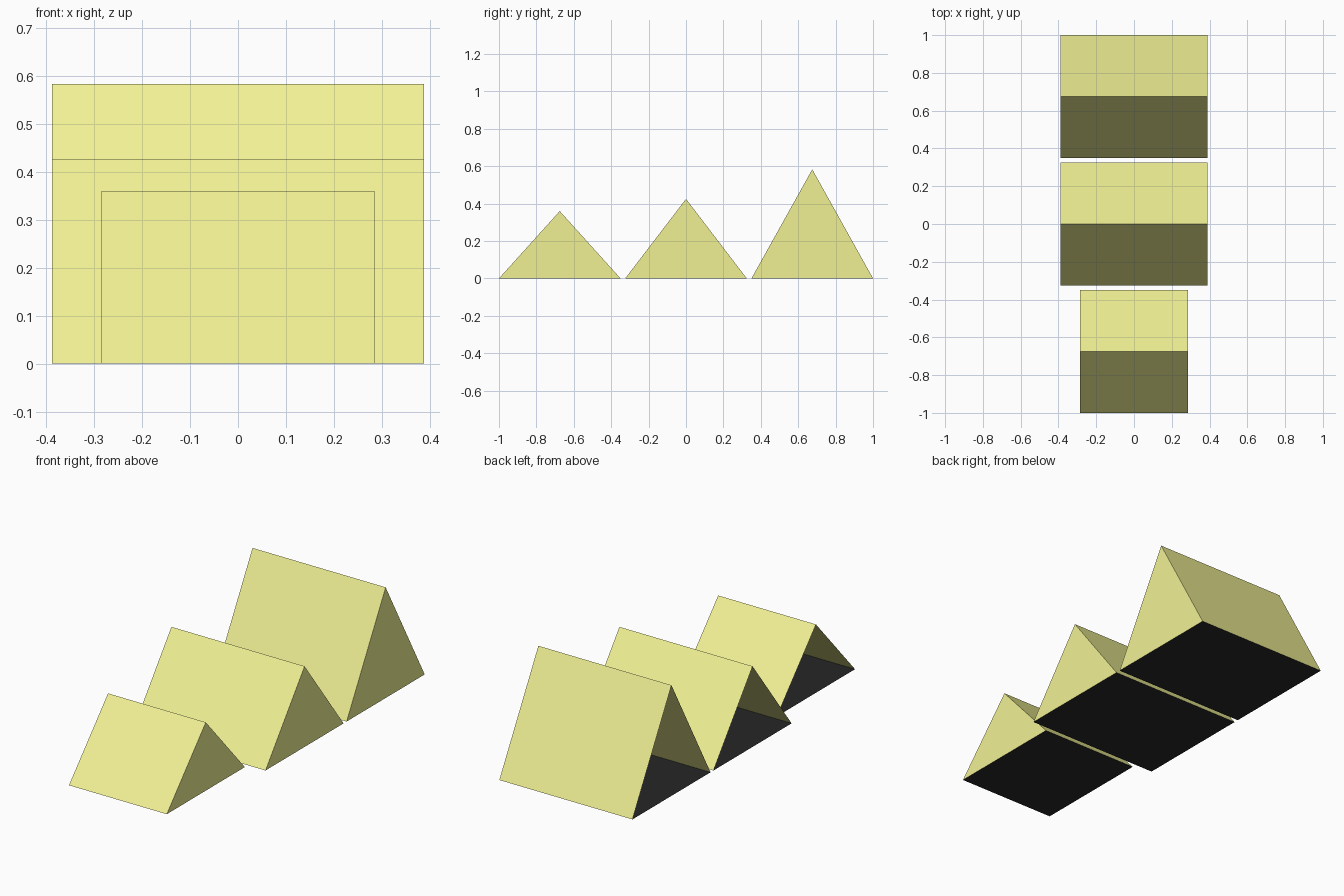
import bpy
import bmesh

if "Cube" in bpy.data.objects:
    bpy.data.objects.remove(bpy.data.objects["Cube"])


def material(name, rgb):
    m = bpy.data.materials.new(name)
    m.diffuse_color = (*rgb, 1)
    m.use_nodes = True
    m.node_tree.nodes["Principled BSDF"].inputs["Base Color"].default_value = m.diffuse_color
    return m


canvas = material("yellow_canvas", (0.88, 0.88, 0.30))
ground_sheet = material("dark_ground_sheet", (0.02, 0.02, 0.02))

HALF_DEPTH = 0.325


def tent(name, y, half_width, height):
    """Ridge tent: two slopes, closed right end, open left end, dark floor."""
    bm = bmesh.new()
    section = ((-HALF_DEPTH, 0), (HALF_DEPTH, 0), (0, height))
    left, right = [[bm.verts.new((x, dy, z)) for dy, z in section]
                   for x in (-half_width, half_width)]
    # floor, back slope, front slope
    for i in range(3):
        j = (i + 1) % 3
        face = bm.faces.new((left[i], left[j], right[j], right[i]))
        face.material_index = 1 if i == 0 else 0
    # closed right end wall
    bm.faces.new(right)
    bmesh.ops.recalc_face_normals(bm, faces=bm.faces)
    bm.normal_update()
    # make sure the shell faces outward (end wall points to +x)
    bm.faces.ensure_lookup_table()
    if bm.faces[3].normal.x < 0:
        bmesh.ops.reverse_faces(bm, faces=bm.faces)
    mesh = bpy.data.meshes.new(name)
    bm.to_mesh(mesh)
    bm.free()
    mesh.materials.append(canvas)
    mesh.materials.append(ground_sheet)
    obj = bpy.data.objects.new(name, mesh)
    obj.location.y = y
    bpy.context.collection.objects.link(obj)


# Three tents in a row, growing towards the back
tent("small_tent", -0.675, 0.285, 0.36)
tent("medium_tent", 0, 0.388, 0.425)
tent("large_tent", 0.675, 0.388, 0.583)
